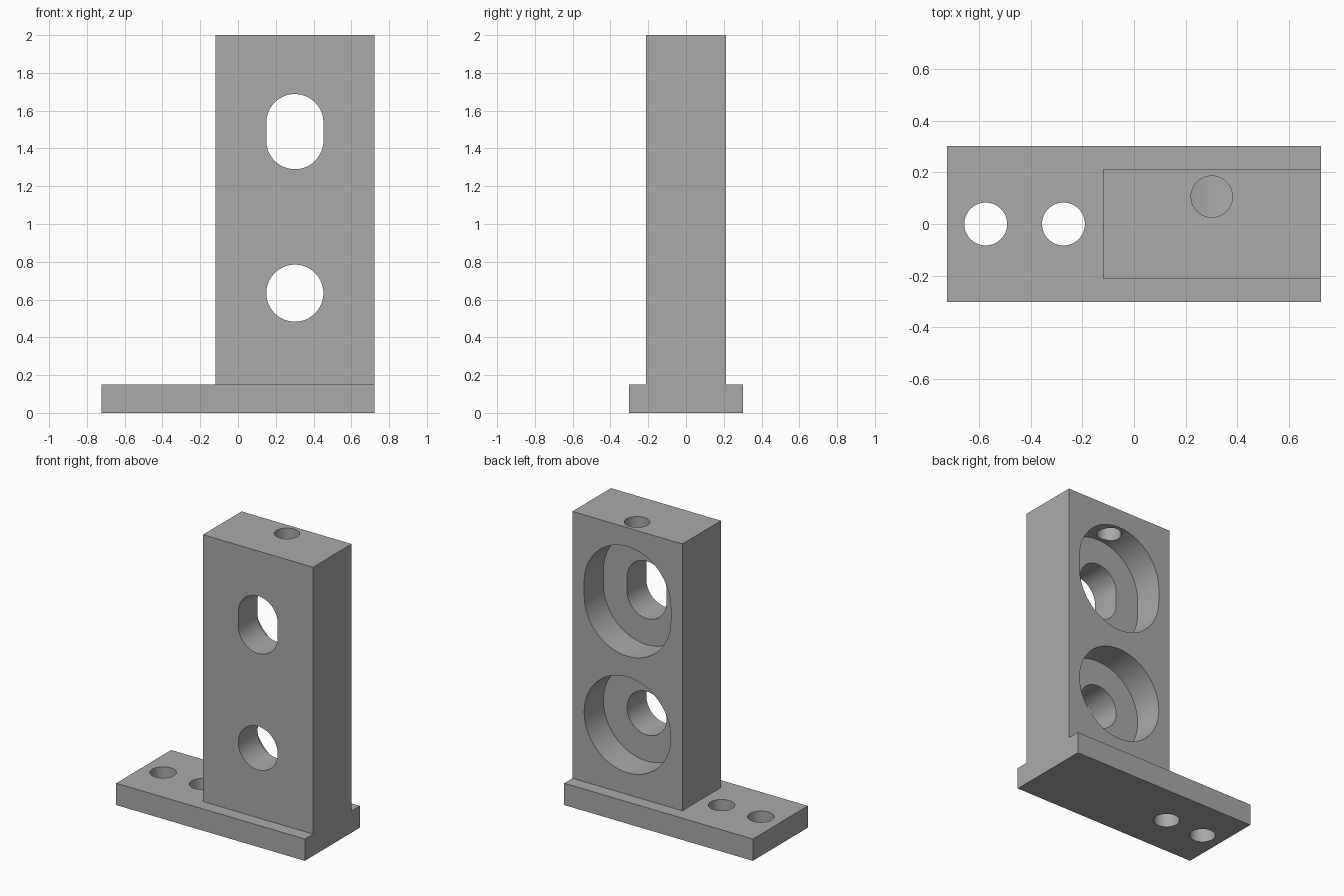
import bpy
import bmesh
import math
from mathutils import Matrix, Vector

if "Cube" in bpy.data.objects:
    bpy.data.objects.remove(bpy.data.objects["Cube"], do_unlink=True)

# Main dimensions
HALF_LENGTH, HALF_WIDTH, BASE_TOP = 0.723, 0.301, 0.151
BLOCK_LEFT, BLOCK_HALF, HEIGHT = -0.12, 0.211, 2.0
BORE_X = 0.301
BORE_RADIUS, POCKET_RADIUS = 0.151, 0.332

grey = bpy.data.materials.new("machined_grey")
grey.use_nodes = True
colour = (0.4, 0.4, 0.4, 1)
grey.diffuse_color = colour
grey.node_tree.nodes["Principled BSDF"].inputs["Base Color"].default_value = colour


def add_object(name, bm):
    bmesh.ops.recalc_face_normals(bm, faces=bm.faces)
    mesh = bpy.data.meshes.new(name)
    bm.to_mesh(mesh)
    bm.free()
    mesh.materials.append(grey)
    obj = bpy.data.objects.new(name, mesh)
    bpy.context.collection.objects.link(obj)
    return obj


def box(name, low, high):
    low, high = Vector(low), Vector(high)
    bm = bmesh.new()
    bmesh.ops.create_cube(bm, size=1)
    bmesh.ops.scale(bm, vec=high - low, verts=bm.verts)
    bmesh.ops.translate(bm, vec=(low + high) / 2, verts=bm.verts)
    return add_object(name, bm)


def rod(name, centre, radius, start, end, along_y=False, stretch=0):
    """Round or slotted prism along z, or along y with a vertical stretch."""
    bm = bmesh.new()
    points = []
    for first, shift in ((0, stretch / 2), (math.pi, -stretch / 2)):
        for i in range(33 if stretch else 32):
            a = first + math.pi * i / 32
            points.append((radius * math.cos(a), radius * math.sin(a) + shift))
    face = bm.faces.new([bm.verts.new((x, y, start)) for x, y in points])
    top = bmesh.ops.extrude_face_region(bm, geom=[face])["geom"]
    bmesh.ops.translate(bm, vec=(0, 0, end - start),
                        verts=[v for v in top if isinstance(v, bmesh.types.BMVert)])
    if along_y:
        # Swap y and z so the profile stands upright
        bm.transform(Matrix(((1, 0, 0, 0), (0, 0, 1, 0), (0, 1, 0, 0), (0, 0, 0, 1))))
        offset = (centre[0], 0, centre[1])
    else:
        offset = (centre[0], centre[1], 0)
    bmesh.ops.translate(bm, vec=offset, verts=bm.verts)
    return add_object(name, bm)


def combine(target, tool, operation):
    mod = target.modifiers.new(tool.name, "BOOLEAN")
    mod.operation, mod.solver, mod.object = operation, "EXACT", tool
    bpy.context.view_layer.objects.active = target
    bpy.ops.object.modifier_apply(modifier=mod.name)
    bpy.data.objects.remove(tool, do_unlink=True)


# Base plate and upright block, joined as one solid
bracket = box("mounting_bracket", (-HALF_LENGTH, -HALF_WIDTH, 0),
              (HALF_LENGTH, HALF_WIDTH, BASE_TOP))
upright = box("upright_block", (BLOCK_LEFT, -BLOCK_HALF, 0.05),
              (HALF_LENGTH, BLOCK_HALF, HEIGHT))
combine(bracket, upright, "UNION")

# Round lower bore and slotted upper bore, each with a deep pocket at the back
for z, stretch in ((0.634, 0), (1.489, 0.096)):
    for name, radius, start in (("bore", BORE_RADIUS, -0.4), ("pocket", POCKET_RADIUS, 0)):
        cutter = rod(name, (BORE_X, z), radius, start, 0.4, True, stretch)
        combine(bracket, cutter, "DIFFERENCE")

# Mounting holes through the base plate
for x in (-0.574, -0.273):
    combine(bracket, rod("mounting_hole", (x, 0), 0.083, -0.1, 0.3), "DIFFERENCE")

# Adjusting hole from the top into the upper pocket
combine(bracket, rod("adjusting_hole", (BORE_X, 0.106), 0.08, 1.7, 2.1), "DIFFERENCE")

# Smooth bores, crisp edges
bpy.ops.object.select_all(action="DESELECT")
bracket.select_set(True)
bpy.context.view_layer.objects.active = bracket
bpy.ops.object.shade_smooth_by_angle(angle=math.radians(30))
